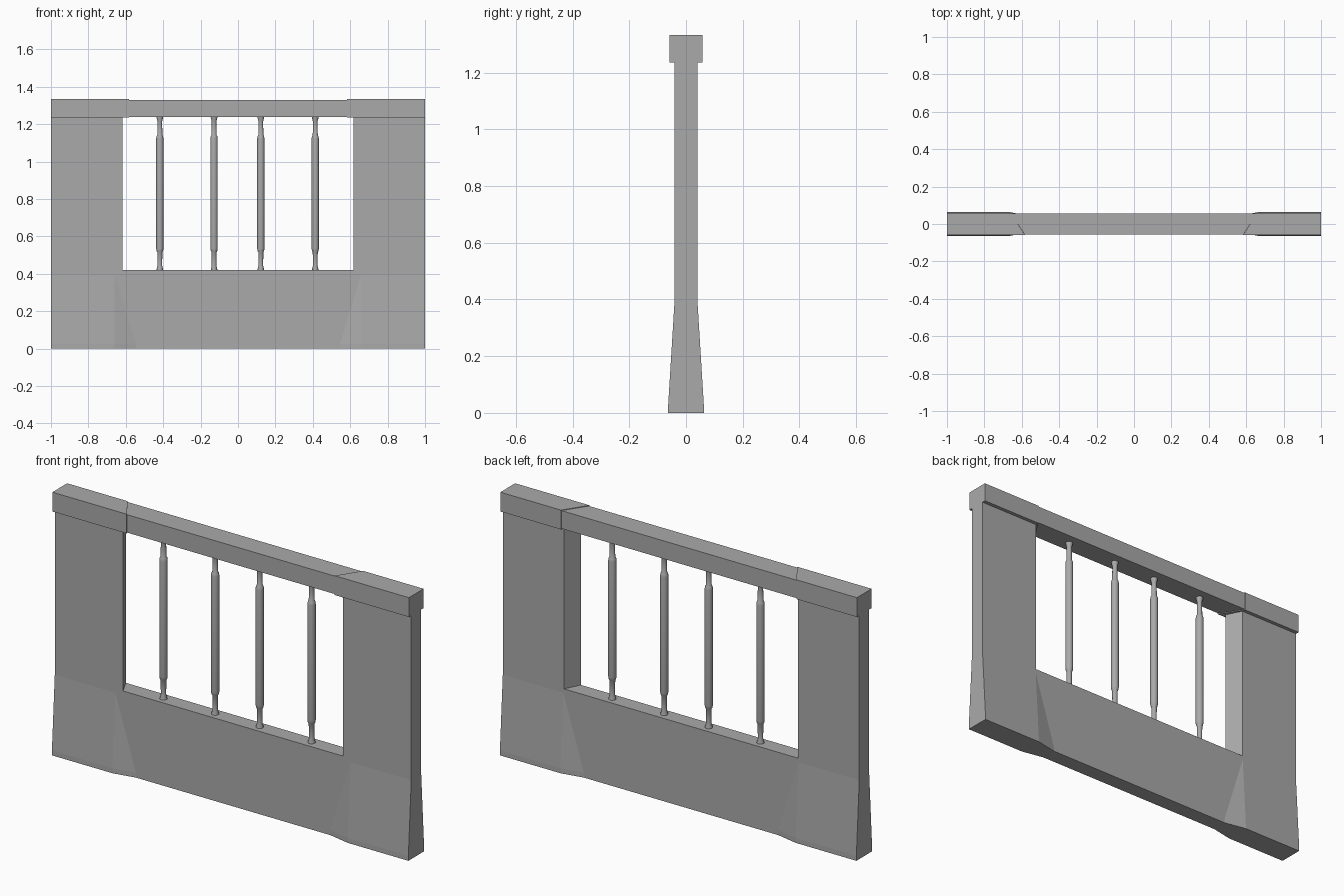
import bpy
import bmesh
import math

if "Cube" in bpy.data.objects:
    bpy.data.objects.remove(bpy.data.objects["Cube"], do_unlink=True)

# One plain stone grey
stone = bpy.data.materials.new("stone_grey")
stone.use_nodes = True
GREY = (0.4, 0.4, 0.4, 1)
stone.diffuse_color = GREY
stone.node_tree.nodes["Principled BSDF"].inputs["Base Color"].default_value = GREY

D = 0.04          # half thickness of the wall
FOOT = 0.063      # half thickness of the flared foot
SILL, RAIL, TOP = 0.42, 1.237, 1.333


def make_object(name, bm):
    bmesh.ops.recalc_face_normals(bm, faces=bm.faces)
    mesh = bpy.data.meshes.new(name)
    bm.to_mesh(mesh)
    bm.free()
    mesh.materials.append(stone)
    obj = bpy.data.objects.new(name, mesh)
    bpy.context.collection.objects.link(obj)
    return obj


def prism(name, plan, z0, z1):
    """Extrude a plan outline upwards."""
    bm = bmesh.new()
    face = bm.faces.new([bm.verts.new((x, y, z0)) for x, y in plan])
    new = bmesh.ops.extrude_face_region(bm, geom=[face])["geom"]
    bmesh.ops.translate(bm, vec=(0, 0, z1 - z0),
                        verts=[v for v in new if isinstance(v, bmesh.types.BMVert)])
    return make_object(name, bm)


def mirrored(obj):
    obj.modifiers.new("both_ends", 'MIRROR').use_axis[0] = True
    return obj


def splayed(front, back, depth, outer=None):
    """Plan with slanting ends: symmetric, or running out to an outer end."""
    left = (-front, -back) if outer is None else (outer, outer)
    return [(front, -depth), (left[0], -depth), (left[1], depth), (back, depth)]


# Low wall and sill between the posts
prism("low_wall", splayed(0.7, 0.7, D), 0, 0.4)
prism("sill", splayed(0.617, 0.657, D), 0.4, SILL)

# Posts with slanting inner faces
mirrored(prism("post", splayed(0.617, 0.657, D, 1), 0.4, RAIL))

# Flared feet that fade into the low wall
bm = bmesh.new()
for s in (-1, 1):
    for x in (0.66, 1):
        bm.verts.new((x, s * D, 0.4))
    for z in (0, 0.025):
        for x, y in ((0.545, D), (0.66, FOOT), (1, FOOT)):
            bm.verts.new((x, s * y, z))
bmesh.ops.convex_hull(bm, input=bm.verts)
bmesh.ops.dissolve_limit(bm, angle_limit=0.01, verts=bm.verts, edges=bm.edges)
mirrored(make_object("flared_foot", bm))

# Top rail and its slightly thicker mitred ends
prism("top_rail", splayed(0.583, 0.66, 0.057), RAIL + 0.002, TOP - 0.003)
mirrored(prism("rail_end", splayed(0.583, 0.66, 0.059, 1), RAIL - 0.002, TOP))

# Turned balusters: half profile of radius and height, mirrored about mid height
half = [(0.018, SILL - 0.002), (0.017, SILL + 0.006), (0.0125, SILL + 0.022),
        (0.0135, 0.515), (0.0175, 0.522), (0.0195, 0.535)]
middle = (SILL + RAIL) / 2
profile = half + [(r, 2 * middle - z) for r, z in reversed(half)]
SIDES = 16
for i, x in enumerate((-0.418, -0.128, 0.122, 0.413)):
    bm = bmesh.new()
    rings = []
    for r, z in profile:
        angles = [2 * math.pi * k / SIDES for k in range(SIDES)]
        rings.append([bm.verts.new((x + r * math.cos(a), r * math.sin(a), z))
                      for a in angles])
    for low, high in zip(rings, rings[1:]):
        for k in range(SIDES):
            n = (k + 1) % SIDES
            bm.faces.new((low[k], low[n], high[n], high[k]))
    bm.faces.new(rings[0])
    bm.faces.new(rings[-1])
    baluster = make_object(f"baluster_{i + 1}", bm)
    bpy.ops.object.select_all(action='DESELECT')
    baluster.select_set(True)
    bpy.context.view_layer.objects.active = baluster
    bpy.ops.object.shade_smooth_by_angle(angle=math.radians(35))
